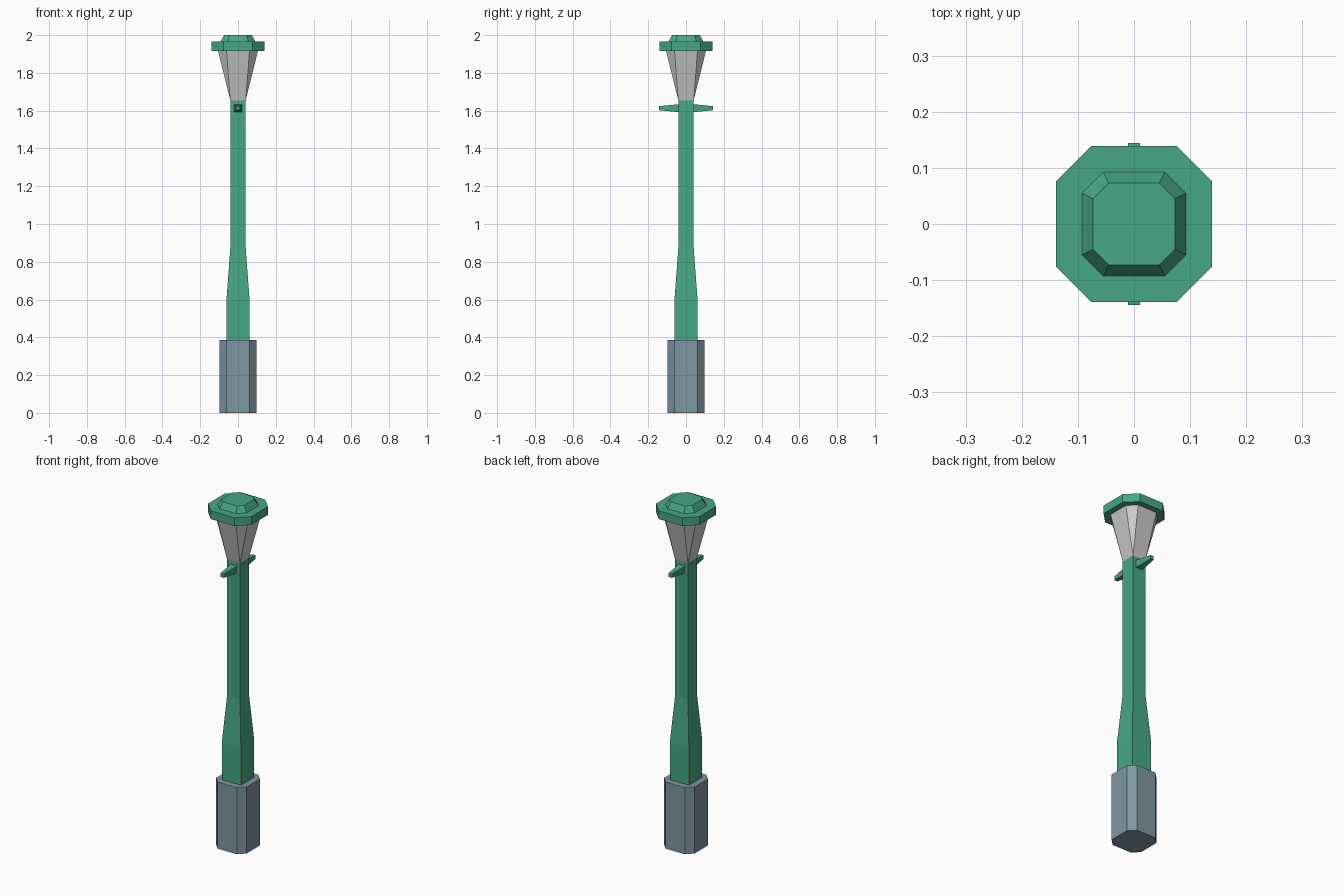
import bpy, bmesh
from mathutils import Matrix

if "Cube" in bpy.data.objects:
    bpy.data.objects.remove(bpy.data.objects["Cube"])


def material(name, rgb):
    m = bpy.data.materials.new(name)
    lin = [((c / 255 + 0.055) / 1.055) ** 2.4 for c in rgb]
    m.diffuse_color = (*lin, 1)
    m.use_nodes = True
    m.node_tree.nodes["Principled BSDF"].inputs["Base Color"].default_value = m.diffuse_color
    return m


green = material("green_paint", (71, 167, 132))
grey = material("lamp_glass", (205, 205, 205))
stone = material("slate_base", (127, 151, 162))


def ring(half, flat, z):
    """Square outline with corners cut so each side has half-length flat."""
    h, f = half, flat
    return [(h, -f, z), (h, f, z), (f, h, z), (-f, h, z),
            (-h, f, z), (-h, -f, z), (-f, -h, z), (f, -h, z)]


def loft(name, sections, mat):
    """Stack of (half width, flat half-length, z) sections, capped."""
    bm = bmesh.new()
    rings = [[bm.verts.new(p) for p in ring(*s)] for s in sections]
    for a, b in zip(rings, rings[1:]):
        for i in range(8):
            j = (i + 1) % 8
            bm.faces.new((a[i], a[j], b[j], b[i]))
    bm.faces.new(rings[0][::-1])
    bm.faces.new(rings[-1])
    # Uncut corners merge into plain square corners
    bmesh.ops.remove_doubles(bm, verts=bm.verts, dist=1e-5)
    bmesh.ops.recalc_face_normals(bm, faces=bm.faces)
    me = bpy.data.meshes.new(name)
    bm.to_mesh(me)
    bm.free()
    me.materials.append(mat)
    ob = bpy.data.objects.new(name, me)
    bpy.context.collection.objects.link(ob)
    return ob


# Footing, post, lantern and cap
loft("base", [(0.098, 0.061, 0), (0.098, 0.061, 0.385)], stone)
loft("post", [(0.061, 0.061, 0.38), (0.061, 0.061, 0.6),
              (0.041, 0.041, 0.87), (0.041, 0.041, 1.655)], green)
loft("lantern", [(0.041, 0.041, 1.655), (0.106, 0.061, 1.918)], grey)
loft("cap_brim", [(0.139, 0.076, 1.917), (0.139, 0.076, 1.965)], green)
loft("cap_top", [(0.093, 0.055, 1.964), (0.073, 0.045, 2.0)], green)

# Tapered ladder arms at front and back
for side, name in ((-1, "front_arm"), (1, "back_arm")):
    arm = loft(name, [(0.021, 0.021, 0.038), (0.0105, 0.0105, 0.144)], green)
    rot = Matrix.Rotation(-side * 1.5707963, 4, 'X')
    arm.data.transform(Matrix.Translation((0, 0, 1.613)) @ rot)
